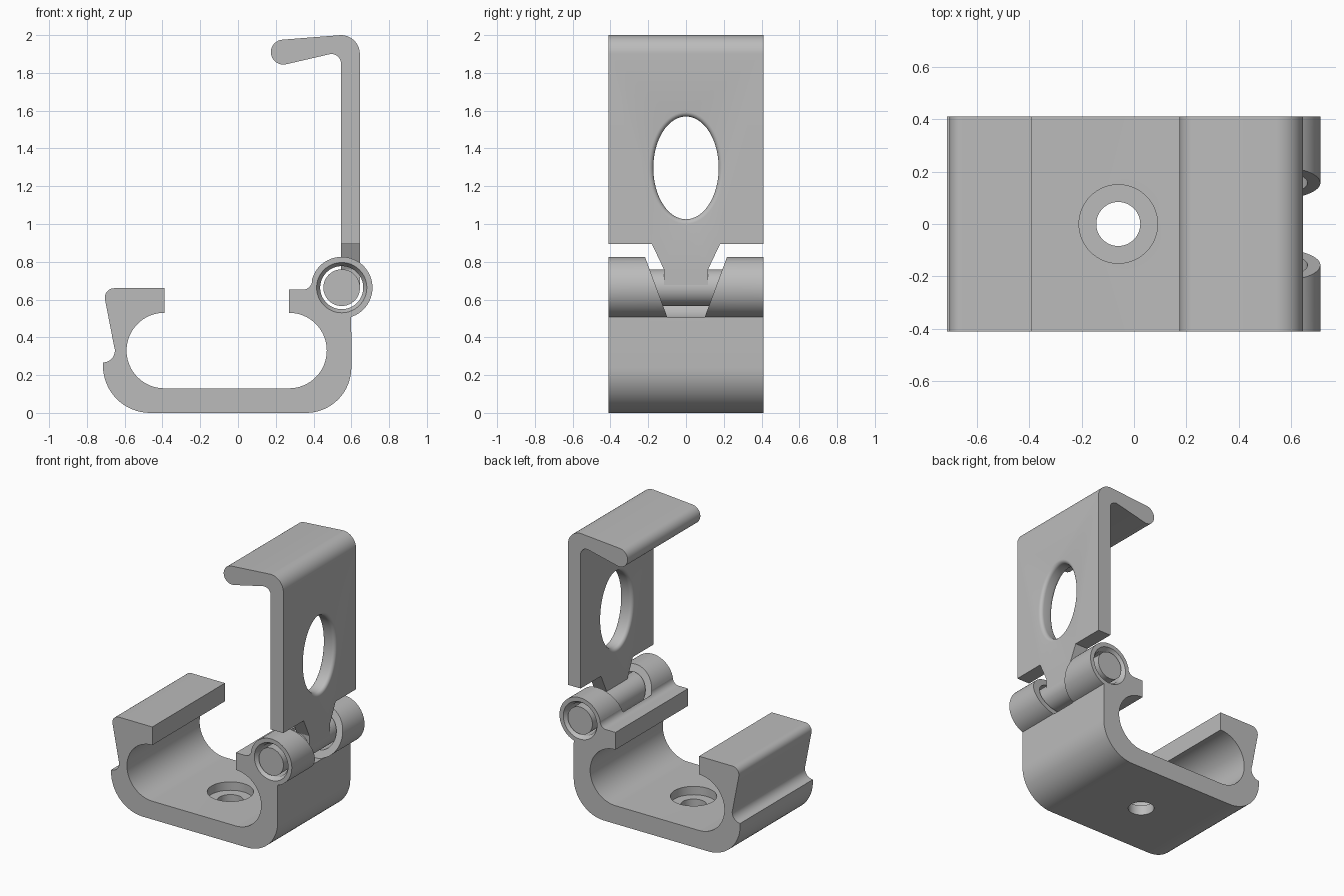
import bpy, bmesh
from math import cos, sin, radians

if "Cube" in bpy.data.objects:
    bpy.data.objects.remove(bpy.data.objects["Cube"])

HALF = 0.41                 # half width of the clip
HX, HZ = 0.549, 0.663       # hinge axis

grey = bpy.data.materials.new("plain_grey")
grey.use_nodes = True
grey.diffuse_color = (0.5, 0.5, 0.5, 1)
grey.node_tree.nodes["Principled BSDF"].inputs["Base Color"].default_value = (0.5, 0.5, 0.5, 1)


def arc(cx, cy, r, a0, a1, n=16, ry=None):
    angles = [radians(a0 + (a1 - a0) * i / n) for i in range(n + 1)]
    return [(cx + r * cos(a), cy + (ry or r) * sin(a)) for a in angles]


def loft(name, rings):
    """Closed solid through matching rings of 3D points."""
    bm = bmesh.new()
    loops = [[bm.verts.new(p) for p in ring] for ring in rings]
    for a, b in zip(loops, loops[1:]):
        for i in range(len(a)):
            j = (i + 1) % len(a)
            bm.faces.new((a[i], a[j], b[j], b[i]))
    bm.faces.new(loops[0][::-1])
    bm.faces.new(loops[-1])
    bmesh.ops.recalc_face_normals(bm, faces=bm.faces)
    mesh = bpy.data.meshes.new(name)
    bm.to_mesh(mesh)
    bm.free()
    mesh.materials.append(grey)
    obj = bpy.data.objects.new(name, mesh)
    bpy.context.collection.objects.link(obj)
    return obj


def along_y(name, pts, half=HALF):
    return loft(name, [[(x, y, z) for x, z in pts] for y in (-half, half)])


def circle(cx, cy, r, ry=None, n=64):
    return arc(cx, cy, r, 0, 360, n, ry)[:-1]


def lathe_y(name, stations):
    return loft(name, [[(x, y, z) for x, z in circle(HX, HZ, r)] for y, r in stations])


def cut(target, cutter):
    cutter.hide_render = True
    mod = target.modifiers.new("cut", "BOOLEAN")
    mod.operation, mod.solver, mod.object = "DIFFERENCE", "EXACT", cutter
    bpy.context.view_layer.objects.active = target
    bpy.ops.object.modifier_apply(modifier=mod.name)
    bpy.data.objects.remove(cutter)


# Base: C-shaped channel with latch hook on one side and hinge barrel on the other
profile = (arc(-0.465, 0.25, 0.25, 180, 270)
           + arc(0.36, 0.24, 0.24, 270, 360)
           + arc(HX, HZ, 0.163, -72, 167, 48)
           + arc(0.345, 0.7, 0.047, 0, -90, 8)
           + [(0.27, 0.653)]
           + arc(0.27, 0.33, 0.2, 90, -90, 32)
           + arc(-0.39, 0.33, 0.2, -90, -270, 32)
           + [(-0.39, 0.66)]
           + arc(-0.655, 0.61, 0.05, 90, 190, 10)
           + arc(-0.715, 0.33, 0.063, 20, -90, 14))
base = along_y("base_channel", profile)

# Tapered gap between the two hinge knuckles
gap = [[(x, s * (0.157 + 0.37 * (z - HZ)), z) for x, z in circle(HX, HZ, 0.166)]
       for s in (-1, 1)]
cut(base, loft("knuckle_gap", gap))

# Chamfered pin bore
cut(base, lathe_y("pin_bore", [(-0.5, 0.133), (-HALF, 0.133), (-0.38, 0.114),
                               (0.38, 0.114), (HALF, 0.133), (0.5, 0.133)]))

# Counterbored screw hole in the floor
screw = [(-0.1, 0.084), (0.07, 0.084), (0.07, 0.15), (0.2, 0.15)]
cut(base, loft("screw_hole", [[(x, y, z) for x, y in circle(-0.06, 0, r)]
                              for z, r in screw]))

# Lid: upright plate with a bent catch at the top
lid = along_y("lid", [(0.545, HZ), (0.645, HZ)]
              + arc(0.545, 1.9, 0.1, 0, 90, 14)
              + arc(0.24, 1.91, 0.066, 95, 282, 20)
              + arc(0.495, 1.85, 0.05, 100, 0, 10))

# Narrow tongue left between two side cut-outs
for s in (-1, 1):
    side = [(0.117, 0.5), (0.117, 0.76), (0.18, 0.893), (0.6, 0.893), (0.6, 0.5)]
    cut(lid, loft("tongue_relief", [[(x, s * y, z) for y, z in side]
                                    for x in (0.4, 0.8)]))

# Oval window with rounded rims
R = 0.025
rim = [(radians(a), R * (1 - cos(radians(a)))) for a in range(0, 91, 15)]
inner = [(0.545 + R - R * sin(a), d) for a, d in rim]
outer = [(0.645 - R + R * sin(a), d) for a, d in rim]
stations = [(0.5, R)] + inner[::-1] + outer + [(0.7, R)]
cut(lid, loft("oval_window", [[(x, y, z) for y, z in circle(0, 1.297, 0.173 + d, 0.272 + d)]
                              for x, d in stations]))

# Hinge pin carried by the tongue
pin = lathe_y("hinge_pin", [(-HALF, 0.097), (HALF, 0.097)])

# Smooth curved walls, keep machined edges crisp
for obj in (base, lid, pin):
    bpy.ops.object.select_all(action="DESELECT")
    obj.select_set(True)
    bpy.context.view_layer.objects.active = obj
    bpy.ops.object.shade_smooth_by_angle(angle=radians(25))
